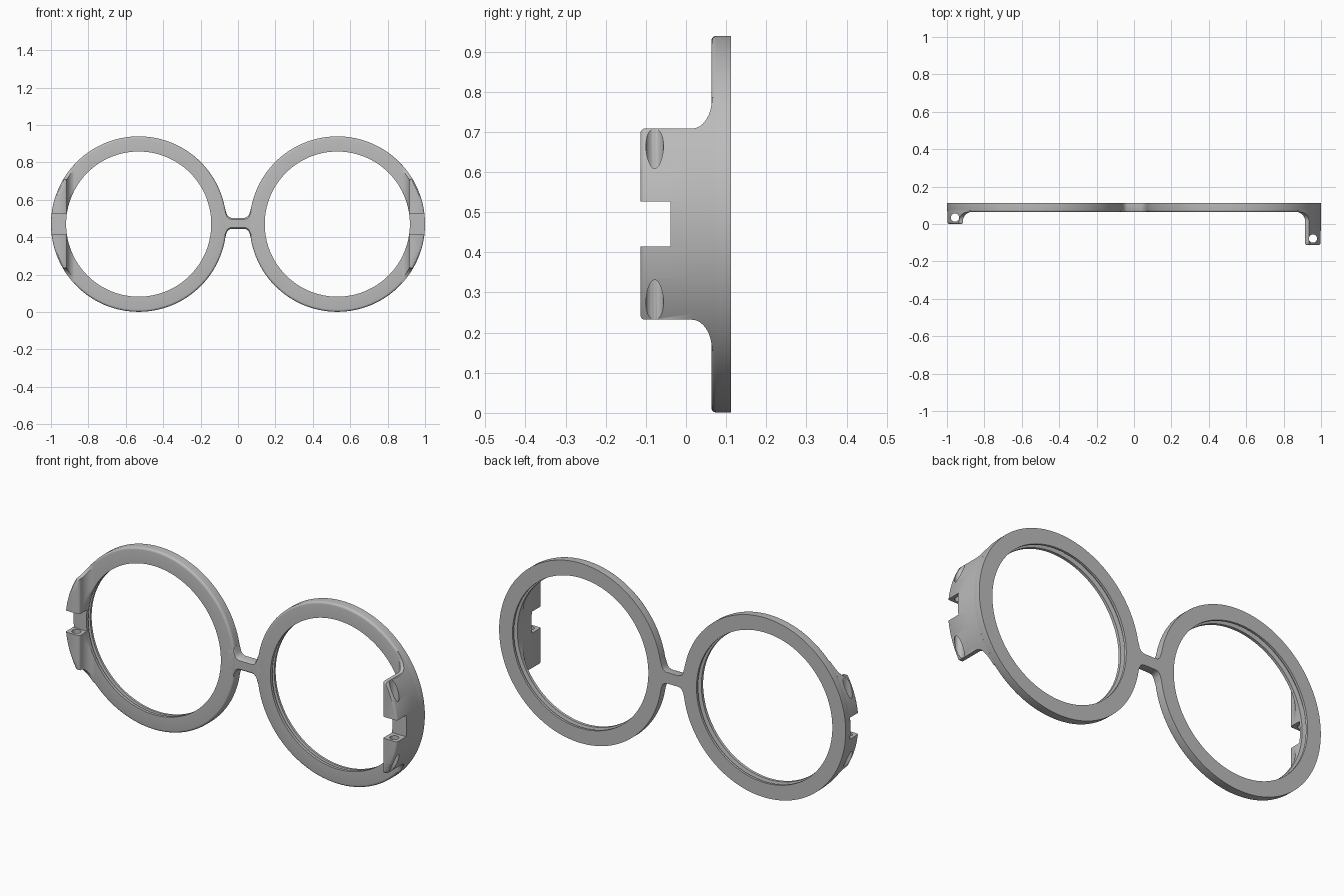
import bpy, bmesh, math
from mathutils import Matrix

if "Cube" in bpy.data.objects:
    bpy.data.objects.remove(bpy.data.objects["Cube"])

CX, CZ = 0.531, 0.47          # lens centre
R_OUT, R_IN = 0.469, 0.388
FRONT, BACK = 0.063, 0.112

grey = bpy.data.materials.new("frame_grey")
grey.use_nodes = True
grey.diffuse_color = (0.5, 0.5, 0.5, 1)
grey.node_tree.nodes["Principled BSDF"].inputs["Base Color"].default_value = (0.5, 0.5, 0.5, 1)


def make_object(name, bm):
    bmesh.ops.recalc_face_normals(bm, faces=bm.faces[:])
    mesh = bpy.data.meshes.new(name)
    bm.to_mesh(mesh)
    bm.free()
    obj = bpy.data.objects.new(name, mesh)
    bpy.context.collection.objects.link(obj)
    mesh.materials.append(grey)
    return obj


def smooth(obj):
    bpy.ops.object.select_all(action='DESELECT')
    obj.select_set(True)
    bpy.context.view_layer.objects.active = obj
    bpy.ops.object.shade_smooth_by_angle(angle=math.radians(32))


def loft(bm, loops, closed=False):
    """Skin a list of equal closed loops; cap the ends unless closed."""
    rings = [[bm.verts.new(p) for p in loop] for loop in loops]
    n = len(rings[0])
    pairs = list(zip(rings, rings[1:])) + ([(rings[-1], rings[0])] if closed else [])
    for a, b in pairs:
        for i in range(n):
            j = (i + 1) % n
            bm.faces.new((a[i], a[j], b[j], b[i]))
    if not closed:
        bm.faces.new(rings[0])
        bm.faces.new(rings[-1])


def make_rim(name, side):
    # Cross-section (radius, y): rounded front edge, lens groove inside
    edge = 0.012
    profile = [(R_IN, FRONT)]
    for k in range(5):
        t = math.radians(22.5 * k)
        profile.append((R_OUT - edge + edge * math.sin(t), FRONT + edge - edge * math.cos(t)))
    profile += [(R_OUT, BACK), (R_IN + 0.004, BACK), (R_IN + 0.004, 0.1),
                (R_IN + 0.022, 0.096), (R_IN + 0.022, 0.082), (R_IN, 0.078)]
    bm = bmesh.new()
    steps = 128
    loft(bm, [[(side * CX + r * math.cos(a), y, CZ + r * math.sin(a)) for r, y in profile]
              for a in (2 * math.pi * k / steps for k in range(steps))], closed=True)
    smooth(make_object(name, bm))


def hinge_section(side, y, inner, half, shrink=0.0):
    """Slice between the outer rim arc and a flat inner wall."""
    n = 32
    zs = [(2 * k / n - 1) * (half - shrink) for k in range(n + 1)]
    outer = [(math.sqrt(R_OUT ** 2 - z * z) - shrink, z) for z in zs]
    inside = [(max(inner + shrink, math.sqrt(R_IN ** 2 - z * z)), z) for z in reversed(zs)]
    return [(side * (CX + x), y, CZ + z) for x, z in outer + inside]


def cut(obj, bm):
    cutter = make_object("hinge_cutter", bm)
    cutter.hide_render = True
    mod = obj.modifiers.new("cut", 'BOOLEAN')
    mod.operation = 'DIFFERENCE'
    mod.solver = 'EXACT'
    mod.object = cutter
    bpy.context.view_layer.update()
    result = bpy.data.meshes.new_from_object(
        obj.evaluated_get(bpy.context.evaluated_depsgraph_get()))
    obj.modifiers.clear()
    obj.data = result
    bpy.data.objects.remove(cutter)


def make_hinge(name, side, tip):
    wall, half, fillet = 0.384, 0.238, 0.05
    loops = [hinge_section(side, tip, wall, half, 0.008),
             hinge_section(side, tip + 0.003, wall, half, 0.003),
             hinge_section(side, tip + 0.008, wall, half)]
    # Fillet flowing into the rim
    for k in range(9):
        t = math.radians(90 * k / 8)
        c = 1 - math.cos(t)
        loops.append(hinge_section(side, 0.015 + fillet * math.sin(t),
                                   wall - fillet * c, half + 0.077 * c))
    loops.append(hinge_section(side, 0.076, wall - fillet, half + 0.077))
    bm = bmesh.new()
    loft(bm, loops)
    hinge = make_object(name, bm)

    # Notch for the temple arm
    bm = bmesh.new()
    bmesh.ops.create_cube(bm, size=1, matrix=Matrix.Translation((side * 0.95, tip - 0.025, CZ))
                          @ Matrix.Diagonal((0.3, 0.2, 0.112, 1)))
    cut(hinge, bm)
    # Vertical pin hole
    bm = bmesh.new()
    bmesh.ops.create_cone(bm, cap_ends=True, segments=32, radius1=0.022, radius2=0.022, depth=1,
                          matrix=Matrix.Translation((side * 0.957, tip + 0.035, CZ)))
    cut(hinge, bm)
    smooth(hinge)


def make_bridge():
    # Half-outline (x, half height) flaring into the rims
    half = [(0.035, 0.029), (0.045, 0.032), (0.054, 0.039), (0.06, 0.049),
            (0.064, 0.062), (0.07, 0.082), (0.1, 0.09)]
    outline = [(-x, h) for x, h in reversed(half)] + half
    loop = outline + [(x, -h) for x, h in reversed(outline)]
    bm = bmesh.new()
    loft(bm, [[(x, y, CZ + 0.004 + z * s) for x, z in loop]
              for y, s in ((FRONT, 0.75), (FRONT + 0.003, 0.89), (FRONT + 0.01, 1), (BACK, 1))])
    smooth(make_object("bridge", bm))


make_rim("left_rim", 1)
make_rim("right_rim", -1)
make_bridge()
make_hinge("left_hinge", 1, -0.113)
make_hinge("right_hinge", -1, -0.001)
